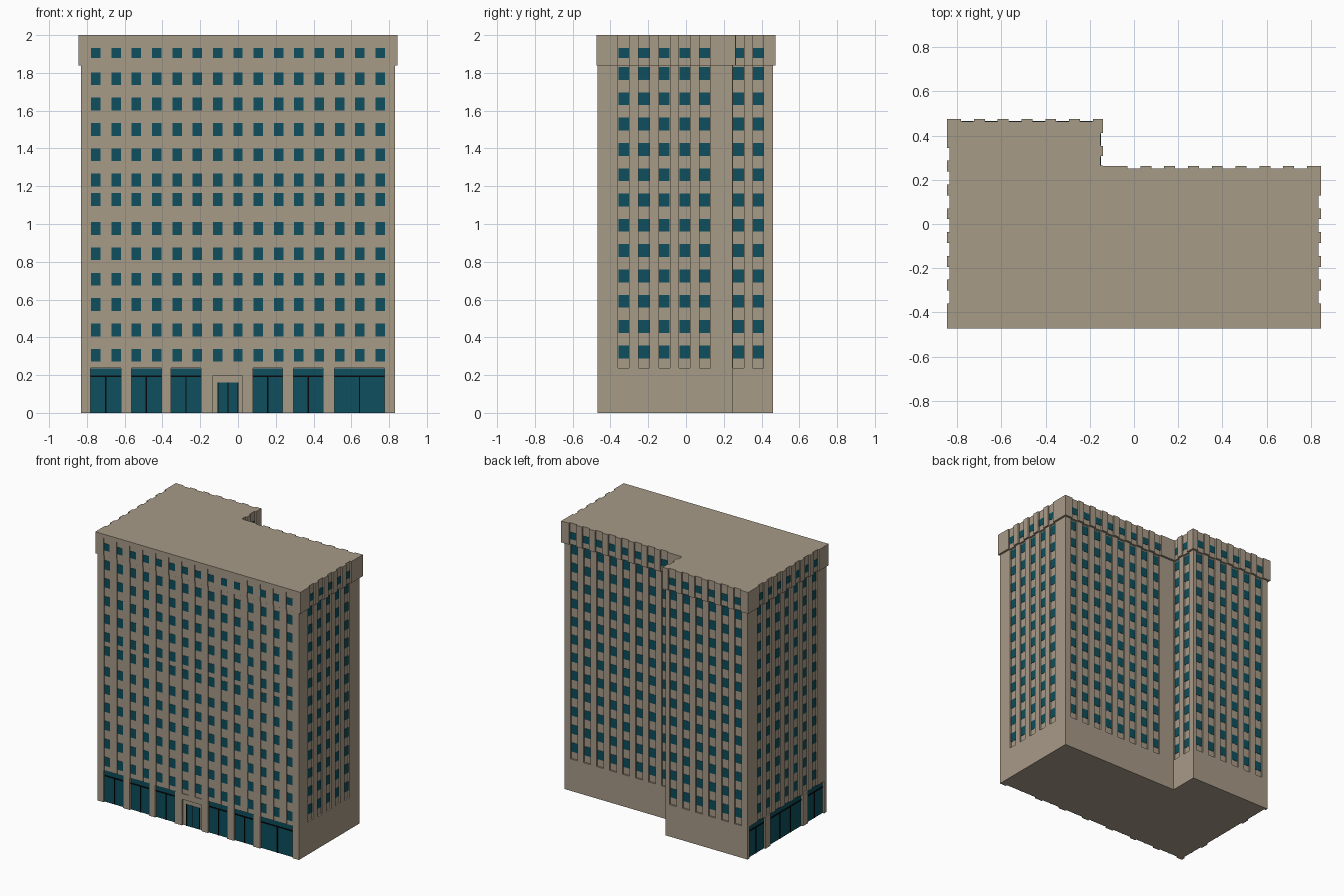
import bpy, bmesh
from mathutils import Vector

if "Cube" in bpy.data.objects:
    bpy.data.objects.remove(bpy.data.objects["Cube"])


def material(name, rgb):
    m = bpy.data.materials.new(name)
    m.diffuse_color = (*rgb, 1)
    m.use_nodes = True
    m.node_tree.nodes["Principled BSDF"].inputs["Base Color"].default_value = m.diffuse_color
    return m


STONE = material("tan stone", (0.39, 0.325, 0.243))
GLASS = material("teal glass", (0.004, 0.078, 0.11))
BLACK = material("black frame", (0.002, 0.002, 0.003))


def finish(bm, name, mat):
    bmesh.ops.recalc_face_normals(bm, faces=bm.faces)
    me = bpy.data.meshes.new(name)
    bm.to_mesh(me)
    bm.free()
    me.materials.append(mat)
    ob = bpy.data.objects.new(name, me)
    bpy.context.collection.objects.link(ob)
    return ob


def l_plan(x, front, notch_y, notch_x, back):
    # counter-clockwise corners; walls: 0 front, 1 right, 2 recess, 3 notch, 4 back, 5 left
    return [Vector(p) for p in ((-x, front), (x, front), (x, notch_y),
                                (notch_x, notch_y), (notch_x, back), (-x, back))]


def wall(plan, i):
    a, b = plan[i], plan[(i + 1) % 6]
    d = (b - a).normalized()
    return a, b, d, Vector((d.y, -d.x))


def along(a, d, c):
    # distance from the wall start to the world coordinate c
    return (c - a.x) * d.x if abs(d.x) > 0.5 else (c - a.y) * d.y


def prism(name, plan, z0, z1, grooves):
    # extruded plan; grooves = {wall: (list of (centre, width), depth)}
    pts = []
    for i in range(6):
        a, b, d, n = wall(plan, i)
        pts.append(a)
        bays, depth = grooves.get(i, ([], 0))
        for s, w in sorted((along(a, d, c), w) for c, w in bays):
            s0, s1 = max(s - w / 2, 0.003), min(s + w / 2, (b - a).length - 0.003)
            pts += [a + d * s0, a + d * s0 - n * depth, a + d * s1 - n * depth, a + d * s1]
    bm = bmesh.new()
    face = bm.faces.new([bm.verts.new((p.x, p.y, z0)) for p in pts])
    new = bmesh.ops.extrude_face_region(bm, geom=[face])["geom"]
    bmesh.ops.translate(bm, vec=(0, 0, z1 - z0),
                        verts=[v for v in new if isinstance(v, bmesh.types.BMVert)])
    return finish(bm, name, STONE)


def plate(bm, plan, i, c, w, z0, z1, depth, t):
    # thin box standing t proud of a wall face that is recessed by depth
    a, b, d, n = wall(plan, i)
    s = along(a, d, c)
    p, q = a + d * (s - w / 2), a + d * (s + w / 2)
    lo, hi = n * (-depth - 0.001), n * (t - depth)
    ring = [p + lo, q + lo, q + hi, p + hi]
    bot = [bm.verts.new((v.x, v.y, z0)) for v in ring]
    top = [bm.verts.new((v.x, v.y, z1)) for v in ring]
    bm.faces.new(bot[::-1])
    bm.faces.new(top)
    for k in range(4):
        m = (k + 1) % 4
        bm.faces.new((bot[k], bot[m], top[m], top[k]))


BODY = l_plan(0.83, -0.468, 0.245, -0.155, 0.46)
BAND = l_plan(0.845, -0.473, 0.262, -0.14, 0.475)

# Window columns on each wall
PITCH = 0.1075
XS = [-0.7525 + PITCH * k for k in range(15)]
YS = [-0.33 + PITCH * k for k in range(7)]
COLUMNS = {0: XS, 1: YS[:5], 2: XS[7:], 3: [0.278, 0.382], 4: XS[:6], 5: YS}
SIDE_ROWS = [0.323 + 0.134 * k for k in range(12)]
FRONT_ROWS = [0.305 + 0.1343 * k for k in range(6)] + [1.13] + [1.233 + 0.134 * k for k in range(5)]


def strip_grooves(front_depth, side_depth):
    return {i: ([(c, 0.052 if i == 0 else 0.058) for c in cs],
                front_depth if i == 0 else side_depth) for i, cs in COLUMNS.items()}


# Ground floor with recessed shop bays (centre, width) on the front and left
FRONT_BAYS = [(-0.70, 0.16), (-0.485, 0.16), (-0.275, 0.16),
              (0.158, 0.155), (0.372, 0.155), (0.643, 0.265)]
LEFT_BAYS = [(0.345, 0.19), (0.0, 0.38), (-0.345, 0.19)]
DOOR = (-0.055, 0.16)
BAY_DEPTH = 0.015
prism("ground_floor", BODY, 0, 0.238,
      {0: (FRONT_BAYS + [DOOR], BAY_DEPTH), 5: (LEFT_BAYS, BAY_DEPTH)})

# Tower shaft, crown band and roof cap
prism("tower_shaft", BODY, 0.238, 1.84, strip_grooves(0.006, 0.012))
prism("crown_band", BAND, 1.84, 1.97, strip_grooves(0.005, 0.012))
cap = strip_grooves(0.005, 0.012)
del cap[0]
prism("roof_cap", BAND, 1.97, 2.0, cap)

# Windows, one object per wall
for i, name in enumerate(("front", "right", "recess", "notch", "back", "left")):
    bm = bmesh.new()
    w = 0.05 if i == 0 else 0.056
    for c in COLUMNS[i]:
        for z in FRONT_ROWS if i == 0 else SIDE_ROWS:
            plate(bm, BODY, i, c, w, z - 0.034, z + 0.034, 0.006 if i == 0 else 0.012, 0.002)
        plate(bm, BAND, i, c, w, 1.879, 1.932, 0.005 if i == 0 else 0.012, 0.002)
    finish(bm, name + "_windows", GLASS)

# Shop glass and black mullions
glass, frame = bmesh.new(), bmesh.new()
for i, bays in ((0, FRONT_BAYS), (5, LEFT_BAYS)):
    for c, w in bays:
        plate(glass, BODY, i, c, w, 0, 0.235, BAY_DEPTH, 0.002)
        plate(frame, BODY, i, c, w, 0.19, 0.199, BAY_DEPTH, 0.005)
        for off in ((-w / 6, w / 6) if w > 0.3 else (0,)):
            plate(frame, BODY, i, c + off, 0.007, 0, 0.19, BAY_DEPTH, 0.005)

# Entrance door
plate(glass, BODY, 0, -0.053, 0.104, 0, 0.16, BAY_DEPTH, 0.002)
for off in (-0.053, 0, 0.053):
    plate(frame, BODY, 0, -0.053 + off, 0.005, 0, 0.16, BAY_DEPTH, 0.004)
finish(glass, "shop_glass", GLASS)
finish(frame, "shop_mullions", BLACK)

# Stone lintel over the entrance
lintel = bmesh.new()
plate(lintel, BODY, 0, DOOR[0], DOOR[1], 0.195, 0.238, BAY_DEPTH, BAY_DEPTH)
finish(lintel, "door_lintel", STONE)
